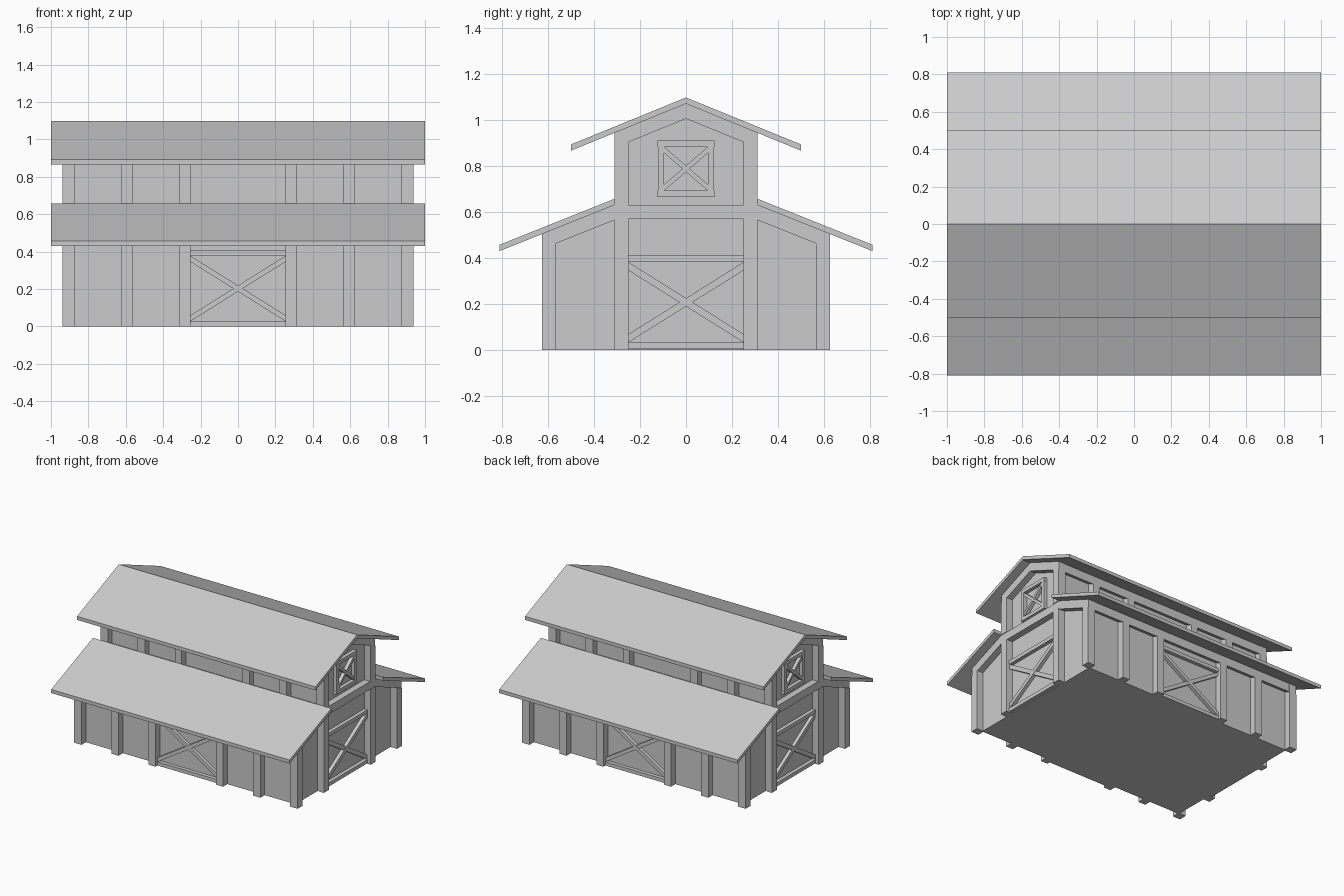
import bpy, bmesh

if "Cube" in bpy.data.objects:
    bpy.data.objects.remove(bpy.data.objects["Cube"])


def prism(name, pts, a, b, axis='x', mirror=''):
    """Extrude a profile (side coordinate, z) along an axis, mirrored on the given axes."""
    bm = bmesh.new()
    place = (lambda d, u, z: (d, u, z)) if axis == 'x' else (lambda d, u, z: (u, d, z))
    face = bm.faces.new([bm.verts.new(place(a, u, z)) for u, z in pts])
    ext = bmesh.ops.extrude_face_region(bm, geom=[face])
    move = place(b - a, 0, 0)
    bmesh.ops.translate(bm, vec=move, verts=[v for v in ext['geom'] if isinstance(v, bmesh.types.BMVert)])
    bmesh.ops.recalc_face_normals(bm, faces=bm.faces)
    me = bpy.data.meshes.new(name)
    bm.to_mesh(me)
    bm.free()
    ob = bpy.data.objects.new(name, me)
    bpy.context.collection.objects.link(ob)
    if mirror:
        m = ob.modifiers.new('Mirror', 'MIRROR')
        m.use_axis = ('x' in mirror, 'y' in mirror, False)
        m.use_mirror_merge = False
    return ob


def rect(u0, u1, z0, z1):
    return [(u0, z0), (u1, z0), (u1, z1), (u0, z1)]


def upper(y):   # underside of the upper roof
    return 1.07 - 0.408 * y


def lower(y):   # underside of the lower roof
    return 0.63 - 0.4 * (y - 0.31)


def slab(f, y0, y1, lo, hi):
    return [(y0, f(y0) + lo), (y1, f(y1) + lo), (y1, f(y1) + hi), (y0, f(y0) + hi)]


def cross_frame(name, axis, wall, hw, z0, z1, rail, brace, depth, over=0.0):
    """Top and bottom rails with an X brace between them."""
    for part, za, zb in (('top_rail', z1 - rail, z1), ('bottom_rail', z0, z0 + rail)):
        prism(f'{name}_{part}', rect(-hw - over, hw + over, za, zb),
              wall - 0.005, wall + depth, axis, axis)
    lo, hi = z0 + rail, z1 - rail
    for i, s in enumerate((1, -1)):
        pts = [(-s * hw, lo), (s * hw, hi - brace), (s * hw, hi), (-s * hw, lo + brace)]
        prism(f'{name}_brace_{i + 1}', pts, wall - 0.005, wall + depth - 0.002 * (i + 1), axis, axis)


WX, WY, UY = 0.884, 0.573, 0.258    # wall planes
P0, P1 = 0.875, 0.938               # end frame depth
PB = 0.933                          # beam depth, just behind the posts
B = 0.065                           # beam height
T = 0.027                           # roof thickness

# Wall body, with stepped gable outline
half = [(WY, 0), (WY, lower(WY)), (0.31, 0.63), (UY, 0.63), (UY, upper(UY))]
prism('barn_walls', half + [(0, 1.07)] + [(-y, z) for y, z in reversed(half)], -WX, WX)

# Roof panels
prism('upper_roof', slab(upper, 0, 0.5, 0, T), -1, 1, mirror='y')
prism('lower_roof', slab(lower, 0.31, 0.81, 0, T), -1, 1, mirror='y')

# Gable-end frame
prism('upper_gable_beam', slab(upper, 0, 0.31, -B, 0), P0, PB, mirror='xy')
prism('lower_gable_beam', slab(lower, 0.31, 0.625, -B, 0), P0, PB, mirror='xy')
prism('gable_cross_beam', rect(-0.31, 0.31, 0.57, 0.63), P0, PB, mirror='x')
for name, f, y0, y1, z in (('corner_post', lower, 0.565, 0.625, 0),
                           ('upper_corner_post', upper, 0.25, 0.31, 0.63)):
    prism(name, [(y0, z), (y1, z), (y1, f(y1) - B), (y0, f(y0) - B)], P0, P1, mirror='xy')
prism('gable_door_post', rect(0.25, 0.31, 0, 0.57), P0, P1, mirror='xy')

# Long-side posts and eave beams
for name, f, y0, y1, z in (('side', lower, 0.565, 0.625, 0),
                           ('upper_side', upper, 0.25, 0.31, 0.58)):
    for part, x0, x1 in (('outer_post', 0.565, 0.625), ('inner_post', 0.255, 0.312)):
        prism(f'{name}_{part}', [(y0, z), (y1, z), (y1, f(y1) - B), (y0, f(y0) - B)],
              x0, x1, mirror='xy')
    prism(f'{name}_eave_beam', slab(f, y0, y1 - 0.005, -B, 0), -P0, P0, mirror='y')

# Doors on all four sides
cross_frame('side_door', 'y', WY, 0.255, 0.0, 0.405, 0.027, 0.032, 0.028)
cross_frame('gable_door', 'x', WX, 0.25, 0.005, 0.41, 0.028, 0.036, 0.028)

# Loft windows
cross_frame('loft_window', 'x', WX, 0.095, 0.665, 0.91, 0.027, 0.027, 0.028, over=0.028)
for s, side in ((1, 'right'), (-1, 'left')):
    prism(f'loft_window_{side}_stile', rect(*sorted((s * 0.095, s * 0.121)), 0.692, 0.883),
          WX - 0.005, WX + 0.028, mirror='x')
